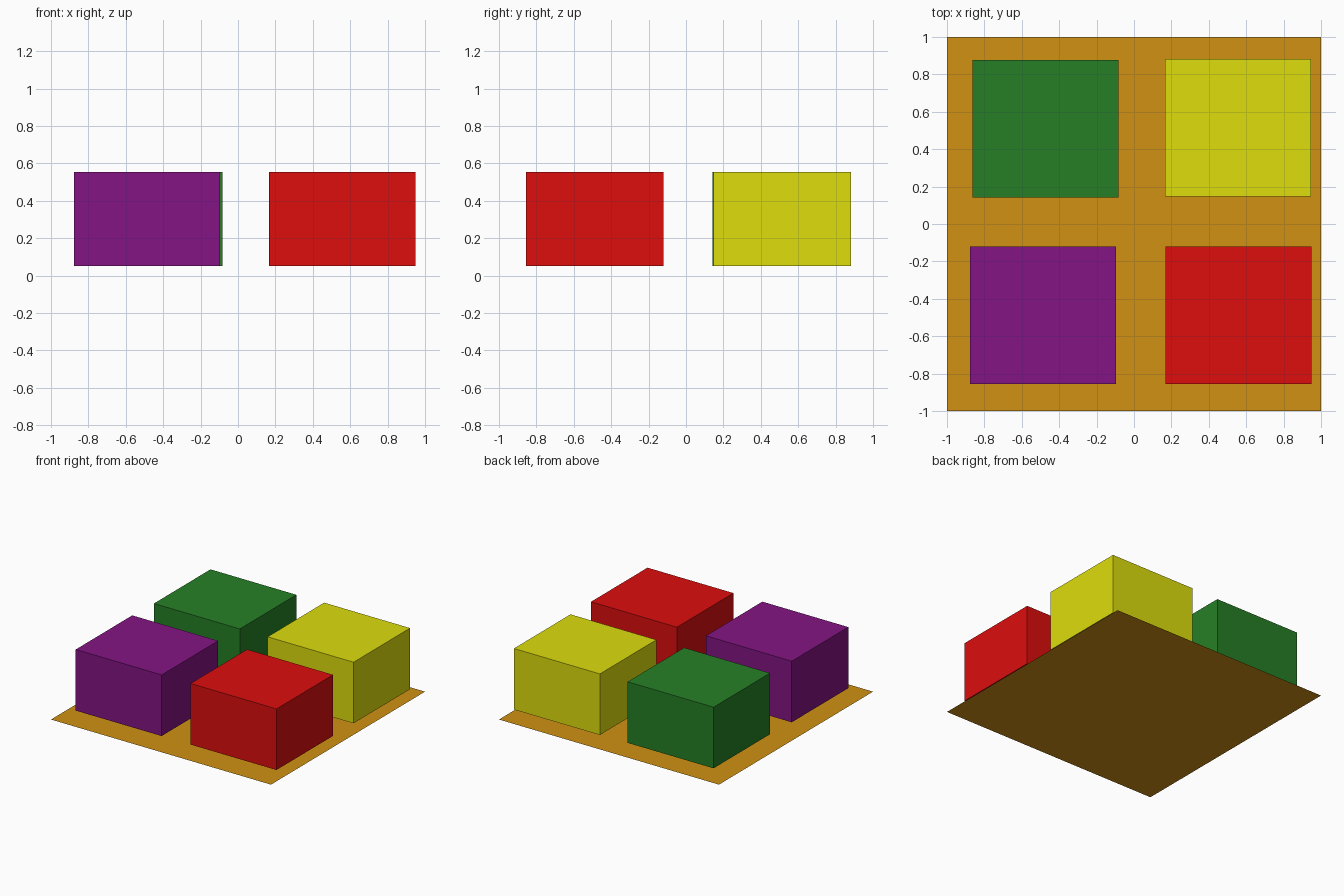
import bpy

if "Cube" in bpy.data.objects:
    bpy.data.objects.remove(bpy.data.objects["Cube"])


def material(name, rgb):
    """Flat colour given as 0-255 display values."""
    lin = [((c / 255 + 0.055) / 1.055) ** 2.4 if c > 10 else c / 255 / 12.92 for c in rgb]
    mat = bpy.data.materials.new(name)
    mat.diffuse_color = (*lin, 1)
    mat.use_nodes = True
    mat.node_tree.nodes["Principled BSDF"].inputs["Base Color"].default_value = mat.diffuse_color
    return mat


# Flat base sheet
bpy.ops.mesh.primitive_plane_add(size=2, location=(0, 0, 0))
base = bpy.context.object
base.name = "base_sheet"
base.data.materials.append(material("orange", (208, 145, 20)))

# Four equal blocks hovering just above the sheet
SIZE = (0.781, 0.734, 0.502)
BOTTOM = 0.051
blocks = [
    ("green_block", -0.474, 0.510, (38, 127, 38)),
    ("yellow_block", 0.556, 0.515, (221, 221, 13)),
    ("purple_block", -0.486, -0.488, (131, 20, 131)),
    ("red_block", 0.558, -0.488, (221, 13, 13)),
]
for name, x, y, rgb in blocks:
    bpy.ops.mesh.primitive_cube_add(size=1, location=(x, y, BOTTOM + SIZE[2] / 2))
    block = bpy.context.object
    block.name = name
    block.scale = SIZE
    bpy.ops.object.transform_apply(location=False, rotation=False, scale=True)
    block.data.materials.append(material(name + "_colour", rgb))
